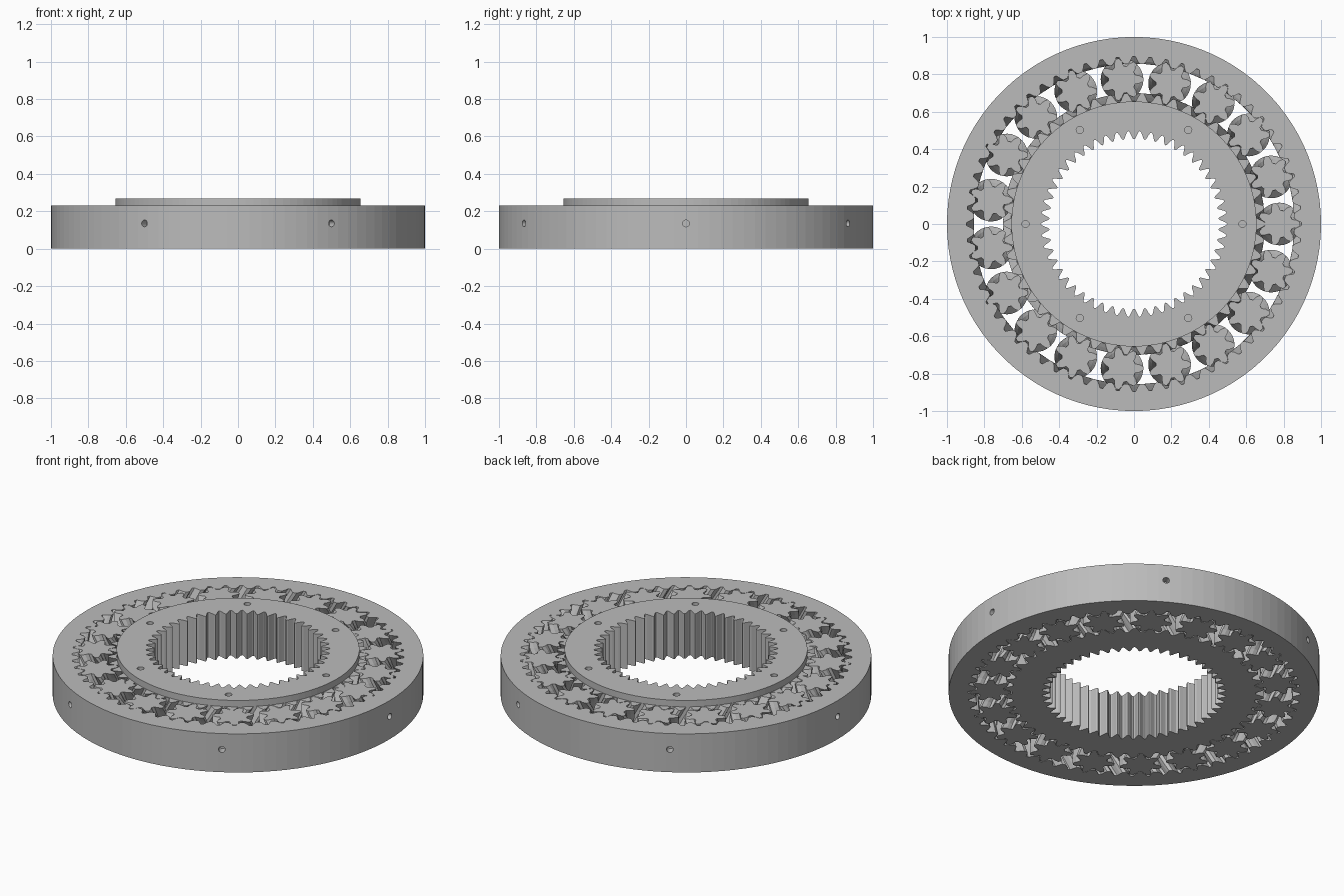
import bpy, bmesh, math
from mathutils import Matrix

TAU = math.tau
HEIGHT = 0.23
COLLAR_TOP = 0.268
PLANETS, N_PLANET, N_SUN, N_RING = 19, 7, 50, 64
R_ORBIT = 0.775
R_PLANET = R_ORBIT * N_PLANET / (N_PLANET + N_SUN)
R_SUN, R_RING = R_ORBIT - R_PLANET, R_ORBIT + R_PLANET
SHIFT = 0.066            # arc the teeth travel between rim and mid height

cube = bpy.data.objects.get("Cube")
if cube:
    bpy.data.objects.remove(cube, do_unlink=True)

grey = bpy.data.materials.new("plain grey")
grey.use_nodes = True
grey.diffuse_color = (0.5, 0.5, 0.5, 1)
grey.node_tree.nodes["Principled BSDF"].inputs["Base Color"].default_value = grey.diffuse_color


def gear_profile(teeth, root, pitch, tip):
    """Polar outline (angle, radius) with a tooth centred on angle zero."""
    tooth = [(-0.37, root), (-0.24, pitch), (-0.09, tip),
             (0.09, tip), (0.24, pitch), (0.37, root)]
    return [((k + u) * TAU / teeth, r) for k in range(teeth) for u, r in tooth]


def circle(radius, sides):
    return [(k * TAU / sides, radius) for k in range(sides)]


def spline_profile(teeth, low, high, steps=8):
    """Rounded wave outline for the bore."""
    mid, amp = (low + high) / 2, (high - low) / 2
    return [(k * TAU / (teeth * steps), mid + amp * math.cos(k * TAU / steps))
            for k in range(teeth * steps)]


def herringbone(twist, slices):
    """Levels (z, rotation): out to the full twist at mid height and back."""
    return [(HEIGHT * k / (2 * slices), twist * (1 - abs(k / slices - 1)))
            for k in range(2 * slices + 1)]


def wall(bm, profile, levels):
    """Loft a closed outline through the levels; return bottom and top edges."""
    loops = [[bm.verts.new((r * math.cos(a + t), r * math.sin(a + t), z))
              for a, r in profile] for z, t in levels]
    n = len(profile)
    for low, high in zip(loops, loops[1:]):
        for i in range(n):
            j = (i + 1) % n
            bm.faces.new((low[i], low[j], high[j], high[i]))
    return [[bm.edges.get((lp[i], lp[(i + 1) % n])) for i in range(n)]
            for lp in (loops[0], loops[-1])]


def cap(bm, *edge_loops):
    edges = [e for loop in edge_loops for e in loop]
    bmesh.ops.triangle_fill(bm, use_beauty=True, use_dissolve=False, edges=edges)


def finish(bm, name):
    bmesh.ops.recalc_face_normals(bm, faces=bm.faces)
    mesh = bpy.data.meshes.new(name)
    bm.to_mesh(mesh)
    bm.free()
    mesh.materials.append(grey)
    obj = bpy.data.objects.new(name, mesh)
    bpy.context.collection.objects.link(obj)
    return obj


def drill(obj, place, radius, depth):
    """Cut six blind holes, one every sixty degrees."""
    bm = bmesh.new()
    for k in range(6):
        bmesh.ops.create_cone(bm, cap_ends=True, segments=20, radius1=radius,
                              radius2=radius, depth=2 * depth,
                              matrix=Matrix.Rotation(k * TAU / 6, 4, 'Z') @ place)
    cutter = finish(bm, "hole_cutter")
    cutter.hide_render = True
    mod = obj.modifiers.new("holes", 'BOOLEAN')
    mod.object, mod.operation, mod.solver = cutter, 'DIFFERENCE', 'EXACT'
    graph = bpy.context.evaluated_depsgraph_get()
    mesh = bpy.data.meshes.new_from_object(obj.evaluated_get(graph))
    obj.modifiers.clear()
    obj.data = mesh
    bpy.data.objects.remove(cutter, do_unlink=True)


# Outer ring with internal herringbone teeth and side holes
bm = bmesh.new()
out_low, out_high = wall(bm, circle(1.0, 100), [(0, 0), (HEIGHT, 0)])
in_low, in_high = wall(bm, gear_profile(N_RING, 0.857, R_RING, 0.895),
                       herringbone(SHIFT / R_RING, 1))
cap(bm, out_low, in_low)
cap(bm, out_high, in_high)
ring = finish(bm, "outer_ring")
drill(ring, Matrix.Translation((1, 0, 0.135)) @ Matrix.Rotation(TAU / 4, 4, 'Y'), 0.018, 0.05)

# Inner gear with raised collar, splined bore and top holes
bm = bmesh.new()
out_low, out_high = wall(bm, gear_profile(N_SUN, 0.658, R_SUN, 0.70),
                         herringbone(-SHIFT / R_SUN, 1))
col_low, col_high = wall(bm, circle(0.655, 100), [(HEIGHT, 0), (COLLAR_TOP, 0)])
bore_low, bore_high = wall(bm, spline_profile(50, 0.452, 0.498),
                           [(0, 0), (COLLAR_TOP, 0)])
cap(bm, out_low, bore_low)
cap(bm, out_high, col_low)
cap(bm, col_high, bore_high)
sun = finish(bm, "inner_gear")
drill(sun, Matrix.Translation((0.58, 0, COLLAR_TOP)), 0.019, 0.06)

# Planet rollers, each turned to mesh with the ring
bm = bmesh.new()
low, high = wall(bm, gear_profile(N_PLANET, 0.074, R_PLANET, 0.114),
                 herringbone(SHIFT / R_PLANET, 4))
cap(bm, low)
cap(bm, high)
planet = finish(bm, "planet_gear")
for k in range(PLANETS):
    obj = planet
    if k:
        obj = bpy.data.objects.new("planet_gear", planet.data)
        bpy.context.collection.objects.link(obj)
    angle = k * TAU / PLANETS
    obj.location = (R_ORBIT * math.cos(angle), R_ORBIT * math.sin(angle), 0)
    obj.rotation_euler.z = angle * (1 - N_RING / N_PLANET)
